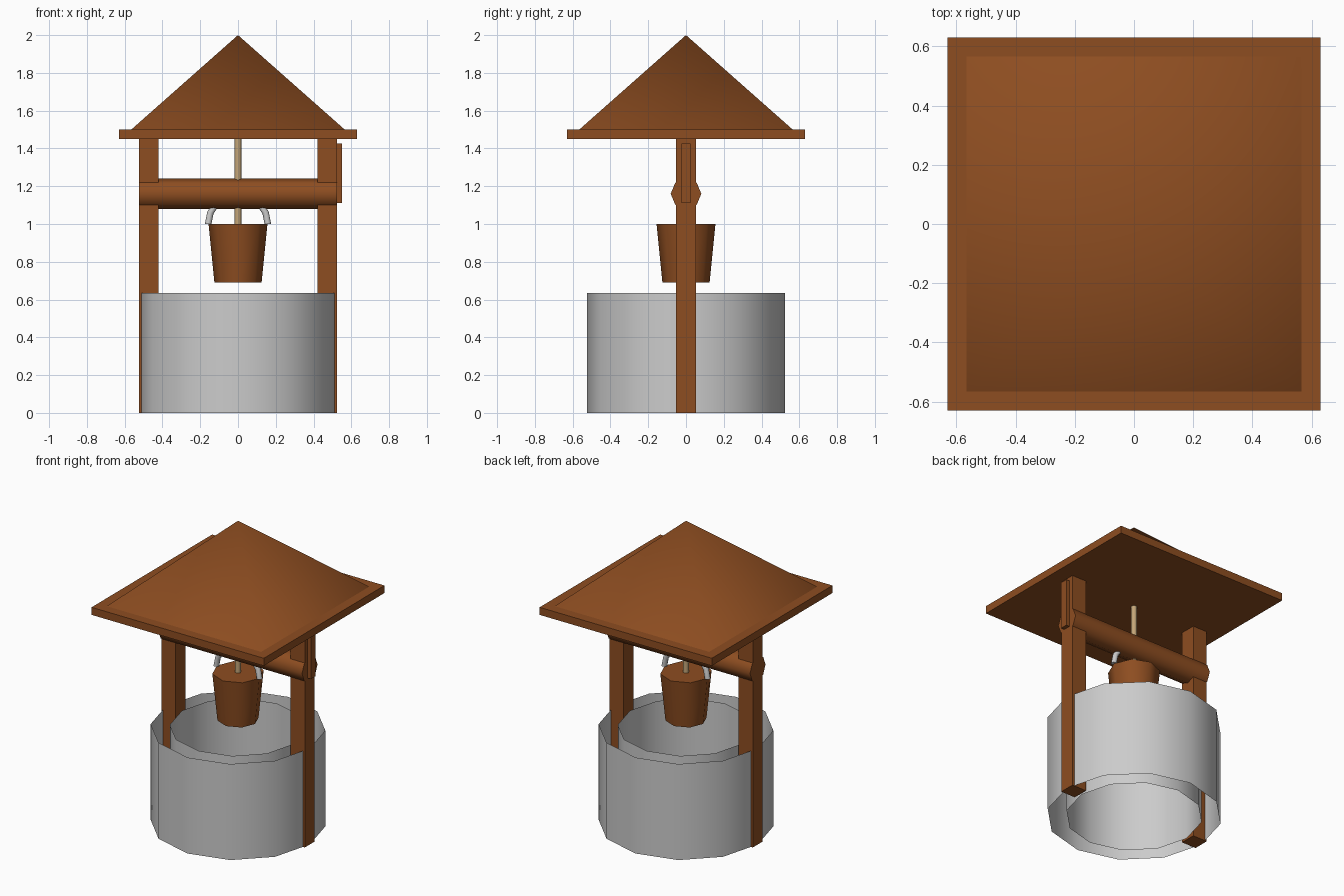
import bpy, bmesh
from math import pi, cos, sin
from mathutils import Matrix

if "Cube" in bpy.data.objects:
    bpy.data.objects.remove(bpy.data.objects["Cube"])


def material(name, rgb):
    m = bpy.data.materials.new(name)
    m.diffuse_color = (*rgb, 1)
    m.use_nodes = True
    m.node_tree.nodes["Principled BSDF"].inputs["Base Color"].default_value = m.diffuse_color
    return m


wood = material("wood", (0.27, 0.075, 0.015))
fibre = material("rope_fibre", (0.55, 0.38, 0.19))


def finish(name, bm, mat=None, smooth_sides=False):
    # Long side walls are shaded smooth, end caps stay flat
    bmesh.ops.recalc_face_normals(bm, faces=bm.faces)
    if smooth_sides:
        for f in bm.faces:
            f.smooth = len(f.verts) <= 4
    me = bpy.data.meshes.new(name)
    bm.to_mesh(me)
    bm.free()
    ob = bpy.data.objects.new(name, me)
    bpy.context.collection.objects.link(ob)
    if mat:
        me.materials.append(mat)
    return ob


def box(name, lo, hi, mat):
    bm = bmesh.new()
    size = [b - a for a, b in zip(lo, hi)]
    mid = [(a + b) / 2 for a, b in zip(lo, hi)]
    bmesh.ops.create_cube(bm, size=1, matrix=Matrix.Translation(mid) @ Matrix.Diagonal((*size, 1)))
    return finish(name, bm, mat)


def ring_loft(bm, loops, sides, caps=True):
    # Loops are (radius, z) pairs, vertices lie on the axes
    rows = [[bm.verts.new((r * cos(2 * pi * i / sides), r * sin(2 * pi * i / sides), z))
             for i in range(sides)] for r, z in loops]
    for a, b in zip(rows, rows[1:]):
        for i in range(sides):
            j = (i + 1) % sides
            bm.faces.new((a[i], a[j], b[j], b[i]))
    if caps:
        bm.faces.new(rows[0][::-1])
        bm.faces.new(rows[-1])


# Well wall: outer and inner shells, open between them
for name, r in (("well_outer_wall", 0.525), ("well_inner_wall", 0.41)):
    bm = bmesh.new()
    ring_loft(bm, [(r, 0), (r, 0.635)], 12, caps=False)
    ob = finish(name, bm, smooth_sides=True)
    if "inner" in name:
        ob.data.flip_normals()

# Posts
for name, s in (("left_post", -1), ("right_post", 1)):
    xs = sorted((s * 0.42, s * 0.525))
    box(name, (xs[0], -0.052, 0), (xs[1], 0.052, 1.45), wood)

# Roof slab and pyramid
box("roof_slab", (-0.63, -0.63, 1.45), (0.63, 0.63, 1.5), wood)
bm = bmesh.new()
h = 0.565
base = [bm.verts.new((x, y, 1.5)) for x, y in ((-h, -h), (h, -h), (h, h), (-h, h))]
apex = bm.verts.new((0, 0, 2))
for i in range(4):
    bm.faces.new((base[i], base[(i + 1) % 4], apex)).smooth = True
bm.faces.new(base[::-1])
finish("roof_pyramid", bm, wood)

# Winding log across the posts
bm = bmesh.new()
ring_loft(bm, [(0.081, -0.525), (0.081, 0.525)], 8)
bm.transform(Matrix.Translation((0, 0, 1.16)) @ Matrix.Rotation(pi / 2, 4, 'Y'))
finish("winding_log", bm, wood, True)

# Crank
box("crank", (0.522, -0.025, 1.11), (0.55, 0.025, 1.425), wood)

# Rope
bm = bmesh.new()
ring_loft(bm, [(0.018, 0.99), (0.018, 1.45)], 8)
finish("rope", bm, fibre, True)

# Bucket
bm = bmesh.new()
ring_loft(bm, [(0.125, 0.69), (0.156, 1.0)], 8)
finish("bucket", bm, wood, True)

# Bucket handle: half hoop
bm = bmesh.new()
n, k, R, r = 8, 8, 0.158, 0.0175
rows = []
for i in range(n + 1):
    a = pi * i / n
    rows.append([bm.verts.new(((R + r * cos(2 * pi * j / k)) * cos(a), r * sin(2 * pi * j / k),
                               1.0 + (R + r * cos(2 * pi * j / k)) * sin(a))) for j in range(k)])
for p, q in zip(rows, rows[1:]):
    for j in range(k):
        bm.faces.new((p[j], p[(j + 1) % k], q[(j + 1) % k], q[j]))
bm.faces.new(rows[0])
bm.faces.new(rows[-1])
finish("bucket_handle", bm, None, True)
